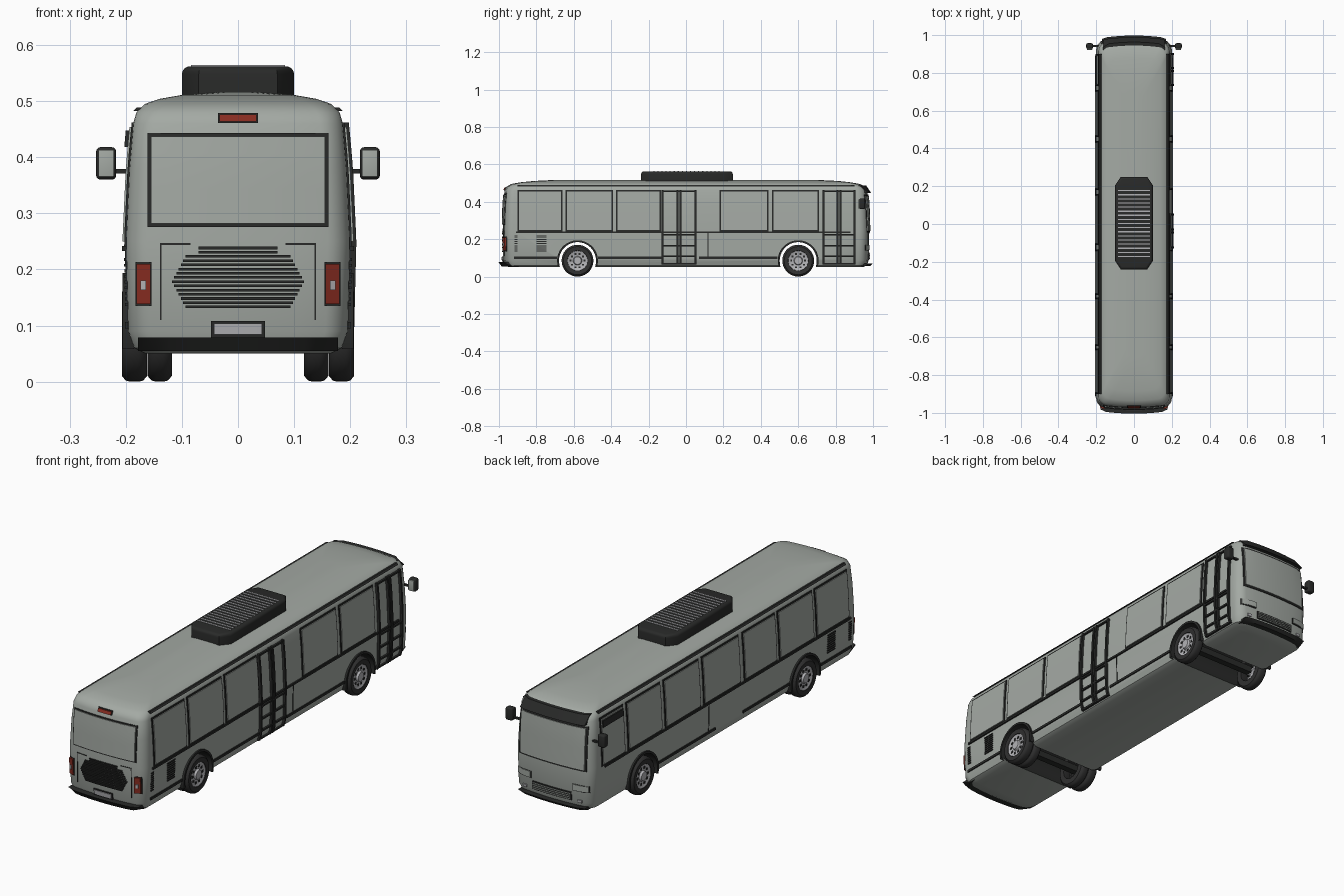
import bpy, bmesh, math
from mathutils import Vector

if "Cube" in bpy.data.objects:
    bpy.data.objects.remove(bpy.data.objects["Cube"], do_unlink=True)


def material(name, r, g, b):
    m = bpy.data.materials.new(name)
    m.use_nodes = True
    m.diffuse_color = (r, g, b, 1)
    m.node_tree.nodes["Principled BSDF"].inputs["Base Color"].default_value = (r, g, b, 1)
    return m


PAINT = material("grey_green_paint", .37, .40, .37)
GLASS = material("pale_glass", .37, .40, .37)
DARK = material("dark_trim", .022, .023, .022)
RUBBER = material("tyre_rubber", .03, .03, .03)
RED = material("red_lamp", .24, .025, .015)
PALE = material("pale_grey", .45, .45, .47)
made = []


def finish(name, bm, *mats):
    bmesh.ops.recalc_face_normals(bm, faces=bm.faces)
    mesh = bpy.data.meshes.new(name)
    bm.to_mesh(mesh)
    bm.free()
    ob = bpy.data.objects.new(name, mesh)
    for m in mats:
        mesh.materials.append(m)
    bpy.context.collection.objects.link(ob)
    made.append(ob)
    return ob


# Body shell levels: height, half width, rear length, front length
LEVELS = [(.05, .165, .93, .93), (.06, .185, .952, .952), (.09, .196, .963, .963),
          (.25, .2, .965, .965), (.38, .194, .961, .961), (.46, .187, .955, .955),
          (.48, .181, .945, .943), (.495, .166, .92, .915), (.504, .14, .87, .865),
          (.511, .1, .8, .8), (.516, .045, .7, .7)]
BULGE, RADIUS = .015, .04


def section(z):
    z = min(max(z, LEVELS[0][0]), LEVELS[-1][0])
    for a, b in zip(LEVELS, LEVELS[1:]):
        if z <= b[0]:
            t = (z - a[0]) / (b[0] - a[0])
            return [p + (q - p) * t for p, q in zip(a, b)][1:]


def end_y(x, w, length):
    d = max(0, min(abs(x) - (w - RADIUS), RADIUS))
    return length + BULGE * (1 - (x / w) ** 2) - RADIUS + math.sqrt(RADIUS ** 2 - d * d)


def on_surface(face, u, z, d):
    w, rear, front = section(z)
    if face in ("left", "right"):
        return ((w + d) * (1 if face == "left" else -1), u, z)
    if face == "rear":
        return (u, -end_y(u, w, rear) - d, z)
    return (u, end_y(u, w, front) + d, z)


def body_loop(bm, level):
    z, w, rear, front = level
    r = min(RADIUS, w * .9)
    half = [w - r + r * math.sin(i * math.pi / 12) for i in range(6, -1, -1)]
    half += [(w - r) * k / 3 for k in (2, 1)]
    xs = half + [0] + [-x for x in reversed(half)]
    pts = [(x, end_y(x, w, front)) for x in xs] + [(-x, -end_y(x, w, rear)) for x in xs]
    return [bm.verts.new((x, y, z)) for x, y in pts]


bm = bmesh.new()
loops = [body_loop(bm, lv) for lv in LEVELS]
for a, b in zip(loops, loops[1:]):
    for i in range(len(a)):
        j = (i + 1) % len(a)
        bm.faces.new((a[i], a[j], b[j], b[i]))
bm.faces.new(loops[0])
bm.faces.new(loops[-1])
body = finish("body_shell", bm, PAINT, DARK)

# Wheel wells run right across under the floor
AXLES, AXLE_Z, WELL = (-.58, .6), .085, .1
for y in AXLES:
    bpy.ops.mesh.primitive_cylinder_add(vertices=48, radius=WELL, depth=.6,
                                        location=(0, y, AXLE_Z), rotation=(0, math.pi / 2, 0))
    cutter = bpy.context.object
    cutter.hide_render = True
    mod = body.modifiers.new("well", "BOOLEAN")
    mod.operation, mod.solver, mod.object = "DIFFERENCE", "EXACT", cutter
    bpy.context.view_layer.objects.active = body
    bpy.ops.object.modifier_apply(modifier=mod.name)
    bpy.data.objects.remove(cutter, do_unlink=True)
for f in body.data.polygons:
    inside = any(all(abs(math.hypot(body.data.vertices[v].co.y - y,
                                    body.data.vertices[v].co.z - AXLE_Z) - WELL) < .003
                     for v in f.vertices) for y in AXLES)
    f.material_index = int(inside)


def plate(name, face, u0, u1, z0, z1, depth, mat, sink=.004):
    """Thin solid that follows the curved shell."""
    bm = bmesh.new()
    nu = 1 if face in ("left", "right") else max(1, round((u1 - u0) / .03))
    nz = max(1, round((z1 - z0) / .03))
    bmesh.ops.create_grid(bm, x_segments=nu, y_segments=nz, size=1)
    outer = set(bm.verts)
    bmesh.ops.extrude_face_region(bm, geom=bm.faces[:], use_keep_orig=True)
    for v in bm.verts:
        u = u0 + (u1 - u0) * (v.co.x + 1) / 2
        z = z0 + (z1 - z0) * (v.co.y + 1) / 2
        v.co = on_surface(face, u, z, depth if v in outer else -sink)
    return finish(name, bm, mat)


def window(name, face, u0, u1, z0, z1, rim=.008):
    plate(name + "_frame", face, u0, u1, z0, z1, .003, DARK)
    plate(name + "_glass", face, u0 + rim, u1 - rim, z0 + rim, z1 - rim, .006, GLASS)


def box(name, lo, hi, mat, bevel=0):
    bm = bmesh.new()
    bmesh.ops.create_cube(bm, size=1)
    for v in bm.verts:
        v.co = [a + (b - a) * (c + .5) for a, b, c in zip(lo, hi, v.co)]
    if bevel:
        bmesh.ops.bevel(bm, geom=bm.edges[:], offset=bevel, segments=3, profile=.5, affect="EDGES")
    return finish(name, bm, mat)


# Side windows, rails and louvres
common = [(-.9, -.66), (-.645, -.39), (-.375, -.135), (.18, .44), (.46, .71)]
for face in ("left", "right"):
    bays = common + ([(-.11, .16), (.73, .9)] if face == "right" else [])
    for i, (a, b) in enumerate(bays):
        window(f"{face}_window_{i}", face, a, b, .242, .462)
    plate(face + "_belt_rail", face, -.91, .88, .233, .242, .007, DARK)
    plate(face + "_drip_rail", face, -.9, .9, .482, .489, .008, DARK)
    for i, (a, b) in enumerate([(-.92, -.69), (-.47, -.13), (.07, .49)]):
        plate(f"{face}_skirt_rail_{i}", face, a, b, .095, .106, .005, DARK)
    plate(face + "_panel_seam", face, .115, .119, .106, .233, .002, DARK)
    for i in range(9):
        z = .135 + i * .01
        plate(f"{face}_louvre_{i}", face, -.8, -.745, z, z + .005, .004, DARK)
        plate(f"{face}_rear_louvre_{i}", face, -.918, -.9, z, z + .005, .004, DARK)
plate("right_route_display", "right", .74, .89, .418, .448, .012, DARK)

# Passenger doors, on one side only
for name, a, b in (("middle_door", -.13, .055), ("front_door", .73, .905)):
    mid = (a + b) / 2
    for i, y in enumerate((a, mid - .013, mid + .004, b - .01)):
        plate(f"{name}_post_{i}", "left", y, y + .01, .065, .462, .011, DARK)
    for i, z in enumerate((.065, .105, .16, .22, .452)):
        plate(f"{name}_bar_{i}", "left", a, b, z, z + .008, .009, DARK)

# Rear end
window("rear_window", "rear", -.161, .161, .276, .443, .006)
plate("rear_brake_lamp_frame", "rear", -.036, .036, .461, .479, .004, DARK)
plate("rear_brake_lamp", "rear", -.033, .033, .464, .476, .008, RED)
for i in range(15):
    z = .131 + i * .0075
    w = .07 if i > 12 else .118 - .004 * abs(i - 6)
    plate(f"engine_grille_slat_{i}", "rear", -w, w, z, z + .0045, .005, DARK)
plate("rear_plate_frame", "rear", -.048, .048, .079, .108, .006, DARK)
plate("rear_plate", "rear", -.043, .043, .084, .104, .009, PALE)
plate("rear_bumper", "rear", -.178, .178, .055, .079, .03, DARK)
for s in (-1, 1):
    def span(a, b):
        return sorted((s * a, s * b))
    plate("engine_hatch_seam", "rear", *span(.136, .139), .11, .246, .002, DARK)
    plate("engine_hatch_top_seam", "rear", *span(.085, .139), .244, .247, .002, DARK)
    plate("tail_lamp_frame", "rear", *span(.154, .183), .135, .213, .004, DARK)
    plate("tail_lamp", "rear", *span(.156, .181), .138, .21, .01, RED)
    plate("reversing_lamp", "rear", *span(.164, .174), .163, .18, .013, PALE)
    # Front lamps
    plate("head_lamp_frame", "front", *span(.105, .182), .138, .168, .003, DARK)
    plate("head_lamp", "front", *span(.108, .18), .142, .168, .006, PAINT)
    plate("fog_lamp", "front", *span(.13, .15), .088, .1, .005, PALE)

# Front end
window("windscreen", "front", -.172, .172, .235, .44, .008)
plate("front_route_display", "front", -.165, .165, .448, .487, .018, DARK)
plate("front_grille", "front", -.1, .1, .09, .128, .003, DARK)
for i in range(4):
    z = .095 + i * .008
    plate(f"front_grille_bar_{i}", "front", -.095, .095, z, z + .003, .006, PAINT)
plate("front_lip", "front", -.17, .17, .056, .07, .027, DARK)

# Mirrors
for s in (-1, 1):
    x0, x1 = sorted((s * .217, s * .253))
    box("mirror_housing", (x0, .927, .36), (x1, .957, .418), DARK, .008)
    box("mirror_glass", (x0 + .004, .922, .365), (x1 - .004, .93, .413), GLASS, .002)
    a0, a1 = sorted((s * .18, s * .225))
    box("mirror_arm", (a0, .937, .371), (a1, .947, .379), DARK)


def lathe(name, profile, y, side, mat, start=0.0, sweep=2 * math.pi, closed=True):
    """Turn (radius, distance from centre line) points about an axle."""
    bm = bmesh.new()
    turn = Vector((0, math.cos(start), math.sin(start)))
    vs = [bm.verts.new(turn * r + Vector((x, 0, 0))) for r, x in profile]
    es = [bm.edges.new(p) for p in zip(vs, vs[1:])]
    if closed:
        es.append(bm.edges.new((vs[-1], vs[0])))
    bmesh.ops.spin(bm, geom=vs + es, cent=(0, 0, 0), axis=(1, 0, 0), angle=sweep, steps=36)
    bmesh.ops.remove_doubles(bm, verts=bm.verts, dist=.0001)
    for v in bm.verts:
        v.co = (v.co.x * side, v.co.y + y, v.co.z + AXLE_Z)
    return finish(name, bm, mat)


def tyre(name, x0, x1, y, side):
    lathe(name, [(.05, x0), (.075, x0), (.083, x0 + .007), (.085, x0 + .015), (.085, x1 - .015),
                 (.083, x1 - .007), (.075, x1), (.054, x1 - .002), (.05, x1 - .012)], y, side, RUBBER)


# Wheels, twin tyres at the rear
for y in AXLES:
    for s in (-1, 1):
        tyre("outer_tyre", .162, .207, y, s)
        if y < 0:
            tyre("inner_tyre", .118, .161, y, s)
        lathe("wheel_rim", [(.055, .19), (.055, .204), (.048, .2), (.024, .198), (.02, .207), (0, .207)],
              y, s, PALE, closed=False)
        for i in range(10):
            a = i * math.pi / 5
            cy, cz = y + .037 * math.cos(a), AXLE_Z + .037 * math.sin(a)
            x0, x1 = sorted((s * .195, s * .2015))
            box("rim_hole", (x0, cy - .005, cz - .005), (x1, cy + .005, cz + .005), DARK)
        lathe("arch_trim", [(.099, .185), (.099, .206), (.109, .206), (.109, .185)],
              y, s, DARK, -.25, math.pi + .5)
    box("axle", (-.17, y - .015, AXLE_Z - .015), (.17, y + .015, AXLE_Z + .015), DARK)

# Roof cooling unit
bm = bmesh.new()
outline = [(sx * x, .005 + sy * y) for sx, sy, pts in (
    (1, 1, ((.1, .2), (.07, .245))), (-1, 1, ((.07, .245), (.1, .2))),
    (-1, -1, ((.1, .2), (.07, .245))), (1, -1, ((.07, .245), (.1, .2)))) for x, y in pts]
base = bm.faces.new([bm.verts.new((x, y, .505)) for x, y in outline])
top = bmesh.ops.extrude_face_region(bm, geom=[base], use_keep_orig=True)["geom"]
for v in top:
    if isinstance(v, bmesh.types.BMVert):
        v.co.z = .562
rim = [e for e in bm.edges if all(v.co.z > .56 for v in e.verts)]
bmesh.ops.bevel(bm, geom=rim, offset=.014, segments=4, profile=.5, affect="EDGES")
finish("roof_unit", bm, DARK)
for i in range(17):
    y = -.172 + i * .0218
    box(f"roof_unit_slat_{i}", (-.084, y - .003, .558), (.084, y + .003, .564), PALE)

# Smooth shading with crisp edges
bpy.ops.object.select_all(action="DESELECT")
for ob in made:
    ob.select_set(True)
bpy.context.view_layer.objects.active = body
bpy.ops.object.shade_smooth_by_angle(angle=math.radians(40))
